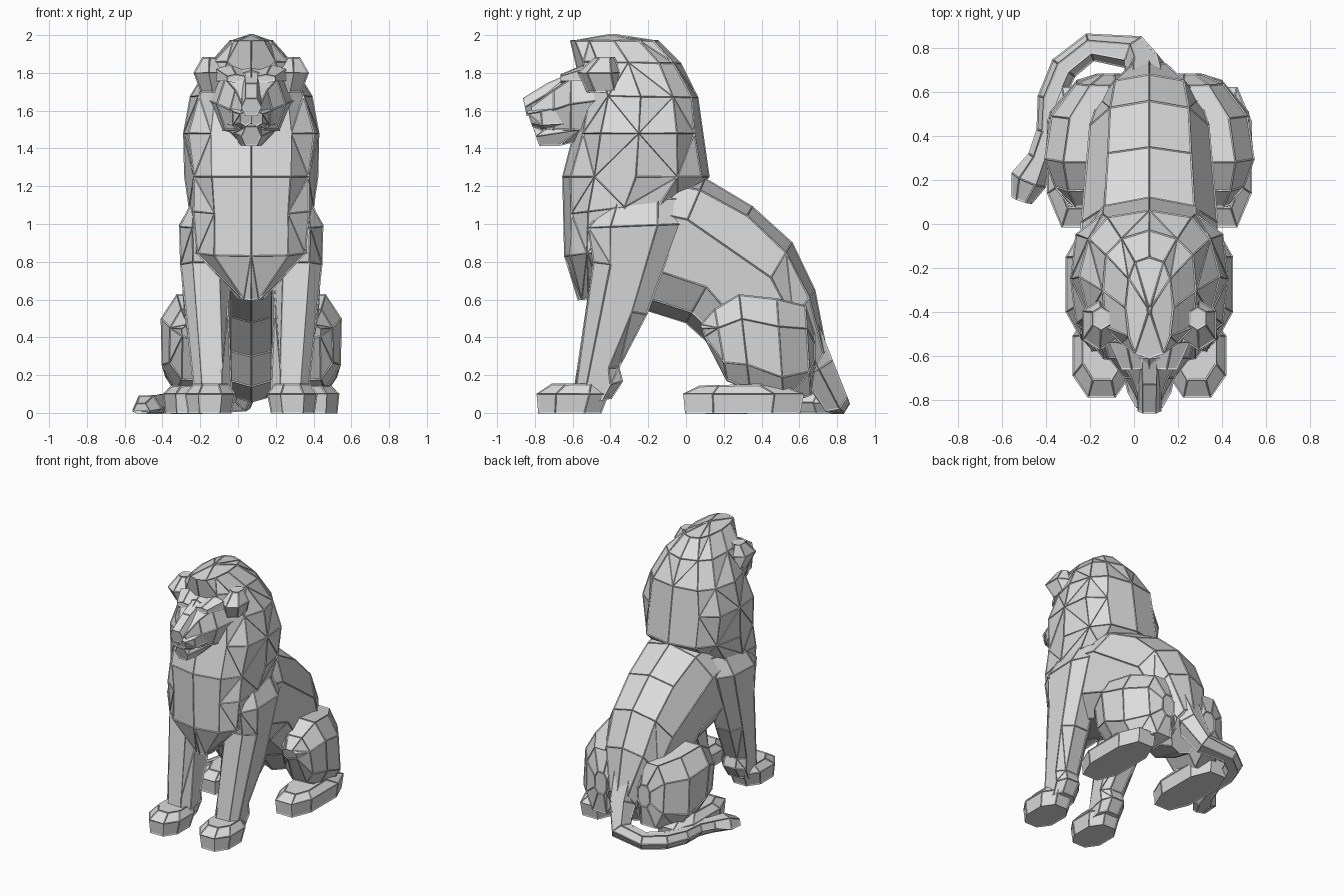
import bpy, bmesh, math

cube = bpy.data.objects.get("Cube")
if cube:
    bpy.data.objects.remove(cube, do_unlink=True)

AXIS = 0.07  # the body is off-centre because the tail sweeps to one side

stone = bpy.data.materials.new("light stone grey")
stone.use_nodes = True
stone.diffuse_color = (0.72, 0.72, 0.72, 1)
stone.node_tree.nodes["Principled BSDF"].inputs["Base Color"].default_value = stone.diffuse_color


def finish(name, bm):
    """Merge nearly flat faces and add thin raised strips along the remaining edges."""
    bmesh.ops.recalc_face_normals(bm, faces=bm.faces)
    bmesh.ops.dissolve_limit(bm, angle_limit=math.radians(7), verts=bm.verts, edges=bm.edges)
    mesh = bpy.data.meshes.new(name)
    bm.to_mesh(mesh)
    bm.free()
    mesh.materials.append(stone)
    obj = bpy.data.objects.new(name, mesh)
    bpy.context.collection.objects.link(obj)
    wire = obj.modifiers.new("edge_strips", "WIREFRAME")
    wire.thickness = 0.011
    wire.use_even_offset = False
    wire.use_replace = False


def soften(value, power):
    return math.copysign(abs(value) ** power, value)


def loft(name, rows, sides=10, side=1, power=0.8, phase=0, bump=0):
    """Skin rings; a row is y, z of two opposite points, then half width or inner and outer x."""
    bm = bmesh.new()
    rings = []
    for j, row in enumerate(rows):
        y1, z1, y2, z2 = row[:4]
        inner, outer = row[4:] if len(row) == 6 else (-row[4], row[4])
        ring = []
        for i in range(sides):
            t = math.tau * (i + phase) / sides
            dent = 1 - bump * ((i + j) % 2) if i % (sides // 2) else 1
            c = soften(math.cos(t), power) * dent / 2
            s = soften(math.sin(t), power) * dent / 2
            x = (inner + outer) / 2 + (outer - inner) * s
            ring.append(bm.verts.new((AXIS + side * x,
                                      (y1 + y2) / 2 + (y1 - y2) * c,
                                      (z1 + z2) / 2 + (z1 - z2) * c)))
        rings.append(ring)
    for j in range(len(rings) - 1):
        a, b = rings[j], rings[j + 1]
        for i in range(sides):
            k = (i + 1) % sides
            # alternate the diagonals for a faceted look
            if (i + j) % 2:
                bm.faces.new((a[i], a[k], b[k]))
                bm.faces.new((a[i], b[k], b[i]))
            else:
                bm.faces.new((a[i], a[k], b[i]))
                bm.faces.new((a[k], b[k], b[i]))
    bm.faces.new(rings[0])
    bm.faces.new(rings[-1])
    finish(name, bm)


# Trunk from rump to shoulders
loft("torso", [
    (0.74, 0.34, 0.58, 0.06, 0.12),
    (0.68, 0.65, 0.32, 0.14, 0.24),
    (0.56, 0.90, 0.20, 0.30, 0.28),
    (0.35, 1.09, 0.00, 0.48, 0.29),
    (0.10, 1.24, -0.20, 0.53, 0.32),
    (-0.1, 1.27, -0.45, 0.62, 0.33),
], bump=0.02)

# Mane and chest in one faceted shell
loft("mane_and_chest", [
    (-0.41, 2.00, -0.37, 2.00, 0.01),
    (-0.61, 1.97, -0.15, 1.97, 0.11),
    (-0.58, 1.86, -0.03, 1.85, 0.22),
    (-0.54, 1.68, 0.06, 1.67, 0.32),
    (-0.59, 1.48, 0.09, 1.48, 0.37),
    (-0.65, 1.25, 0.12, 1.25, 0.35),
    (-0.65, 1.05, 0.00, 1.13, 0.34),
    (-0.64, 0.83, -0.1, 0.90, 0.33),
    (-0.57, 0.60, -0.3, 0.63, 0.07),
], sides=12, power=0.75, bump=0.04)

# Head, nose bridge and lower jaw
loft("head", [
    (-0.45, 1.88, -0.45, 1.43, 0.23),
    (-0.61, 1.81, -0.61, 1.46, 0.18),
    (-0.70, 1.74, -0.70, 1.47, 0.11),
    (-0.82, 1.64, -0.79, 1.50, 0.06),
], sides=8)
loft("nose", [
    (-0.62, 1.80, -0.62, 1.66, 0.06),
    (-0.73, 1.75, -0.73, 1.63, 0.05),
    (-0.86, 1.67, -0.84, 1.57, 0.05),
], sides=6, phase=0.5)
loft("jaw", [
    (-0.55, 1.56, -0.56, 1.44, 0.13),
    (-0.70, 1.55, -0.67, 1.41, 0.09),
    (-0.81, 1.52, -0.77, 1.41, 0.05),
], sides=6, phase=0.5)

for side, label in ((1, "left"), (-1, "right")):
    # Face details
    loft(label + "_brow", [
        (-0.54, 1.84, -0.54, 1.74, 0.02, 0.19),
        (-0.66, 1.79, -0.66, 1.75, 0.03, 0.13),
    ], sides=6, side=side)
    loft(label + "_muzzle", [
        (-0.66, 1.65, -0.65, 1.50, 0.00, 0.13),
        (-0.77, 1.62, -0.76, 1.50, 0.00, 0.10),
        (-0.84, 1.60, -0.81, 1.52, 0.00, 0.06),
    ], sides=6, side=side)
    loft(label + "_ear", [
        (-0.52, 1.70, -0.34, 1.70, 0.14, 0.27),
        (-0.57, 1.80, -0.35, 1.80, 0.14, 0.31),
        (-0.48, 1.88, -0.38, 1.88, 0.18, 0.26),
    ], sides=6, side=side)
    # Front leg and paw
    loft(label + "_front_leg", [
        (-0.46, 1.16, -0.04, 1.13, 0.10, 0.30),
        (-0.53, 0.98, -0.02, 1.00, 0.10, 0.385),
        (-0.50, 0.80, -0.11, 0.75, 0.10, 0.38),
        (-0.54, 0.58, -0.20, 0.52, 0.12, 0.36),
        (-0.58, 0.23, -0.35, 0.24, 0.10, 0.31),
        (-0.60, 0.10, -0.33, 0.17, 0.10, 0.31),
        (-0.60, 0.04, -0.39, 0.08, 0.11, 0.30),
    ], sides=8, side=side, power=0.75, phase=0.5)
    loft(label + "_front_paw", [
        (-0.79, 0.00, -0.44, 0.00, 0.10, 0.34),
        (-0.80, 0.10, -0.40, 0.10, 0.08, 0.355),
        (-0.72, 0.15, -0.42, 0.15, 0.12, 0.31),
    ], sides=8, side=side, power=0.85, phase=0.5)
    # Folded hind leg and paw
    loft(label + "_haunch", [
        (0.68, 0.42, 0.68, 0.24, 0.13, 0.24),
        (0.63, 0.58, 0.66, 0.08, 0.08, 0.34),
        (0.48, 0.62, 0.52, 0.03, 0.10, 0.46),
        (0.28, 0.64, 0.34, 0.11, 0.14, 0.485),
        (0.15, 0.56, 0.22, 0.16, 0.18, 0.44),
        (0.08, 0.47, 0.11, 0.38, 0.25, 0.37),
    ], sides=8, side=side, phase=0.5, bump=0.03)
    loft(label + "_hind_paw", [
        (-0.02, 0.00, 0.62, 0.00, 0.20, 0.46),
        (-0.03, 0.10, 0.64, 0.10, 0.19, 0.47),
        (0.06, 0.14, 0.50, 0.15, 0.23, 0.42),
    ], sides=8, side=side, power=0.75, phase=0.5)

# Tail curling along the ground, ending in a tuft
path = [
    (0.07, 0.58, 0.45, 0.13), (0.06, 0.69, 0.24, 0.10),
    (0.01, 0.78, 0.07, 0.075), (-0.2, 0.805, 0.05, 0.06),
    (-0.32, 0.71, 0.05, 0.06), (-0.38, 0.57, 0.05, 0.055),
    (-0.39, 0.42, 0.05, 0.05), (-0.43, 0.30, 0.04, 0.05),
    (-0.48, 0.20, 0.02, 0.08), (-0.51, 0.11, 0.01, 0.045),
]
curve = bpy.data.curves.new("tail_path", "CURVE")
curve.dimensions = "3D"
curve.bevel_depth = 1
curve.bevel_resolution = 1
curve.use_fill_caps = True
spline = curve.splines.new("POLY")
spline.points.add(len(path) - 1)
for point, (x, y, z, radius) in zip(spline.points, path):
    point.co = (x, y, z, 1)
    point.radius = radius
helper = bpy.data.objects.new("tail_path", curve)
bpy.context.collection.objects.link(helper)
bpy.context.view_layer.update()
evaluated = helper.evaluated_get(bpy.context.evaluated_depsgraph_get())
tail = bmesh.new()
tail.from_mesh(evaluated.to_mesh())
evaluated.to_mesh_clear()
bpy.data.objects.remove(helper, do_unlink=True)
bmesh.ops.remove_doubles(tail, verts=tail.verts, dist=0.0001)
# rest the tail on the ground and keep its facets flat
for vert in tail.verts:
    vert.co.z = max(vert.co.z, 0)
for face in tail.faces:
    face.smooth = False
finish("tail", tail)
